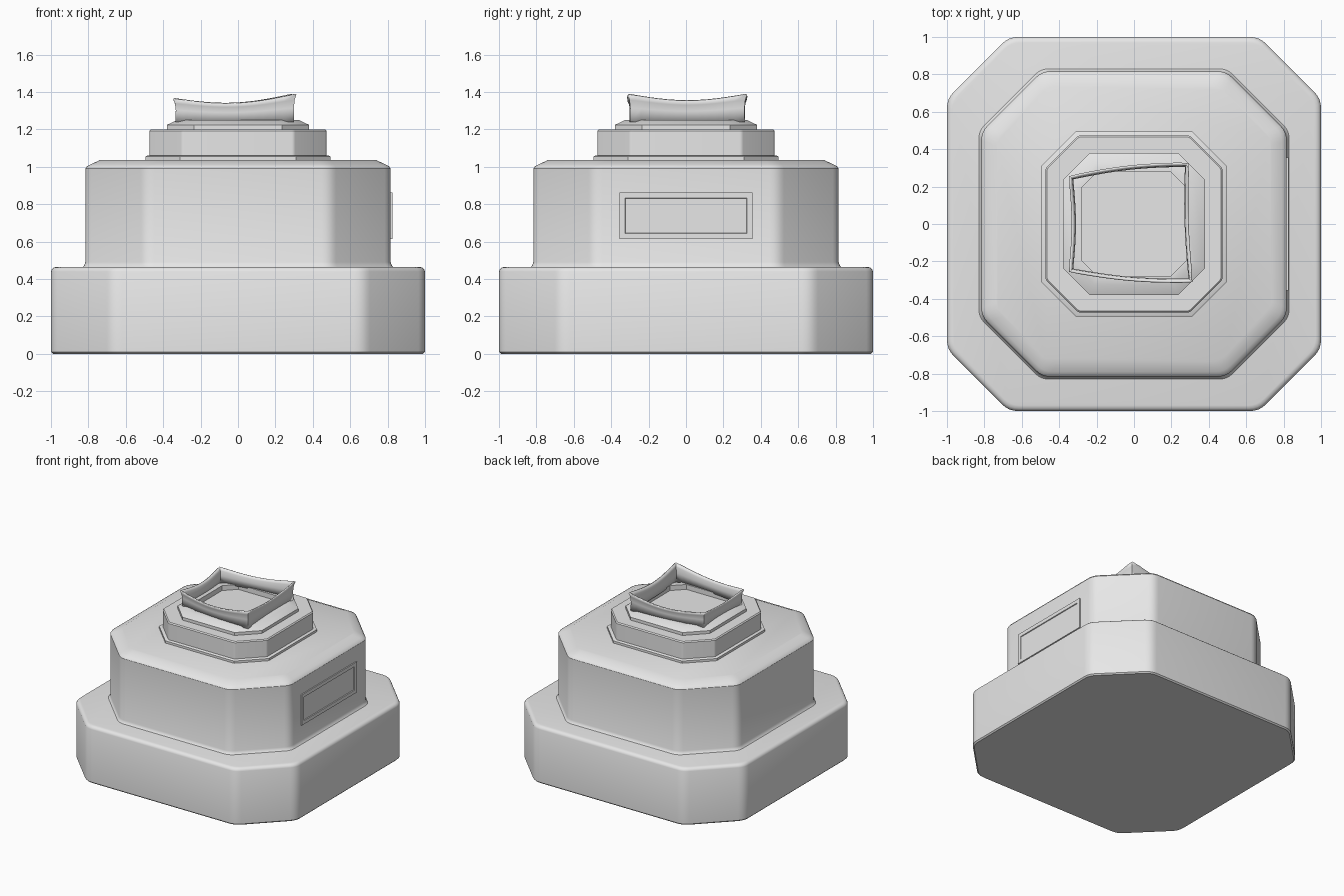
import bpy
import bmesh
from math import pi, sin
from mathutils import Vector

cube = bpy.data.objects.get("Cube")
if cube:
    bpy.data.objects.remove(cube, do_unlink=True)

stone = bpy.data.materials.new("grey stone")
stone.use_nodes = True
stone.diffuse_color = (0.8, 0.8, 0.8, 1)
stone.node_tree.nodes["Principled BSDF"].inputs["Base Color"].default_value = (0.8, 0.8, 0.8, 1)


def make_object(name, bm, angle=30):
    bmesh.ops.recalc_face_normals(bm, faces=bm.faces)
    mesh = bpy.data.meshes.new(name)
    bm.to_mesh(mesh)
    bm.free()
    mesh.materials.append(stone)
    obj = bpy.data.objects.new(name, mesh)
    bpy.context.collection.objects.link(obj)
    bpy.ops.object.select_all(action='DESELECT')
    obj.select_set(True)
    bpy.context.view_layer.objects.active = obj
    bpy.ops.object.shade_smooth_by_angle(angle=angle * pi / 180)
    return obj


def octagon(half, flat, soft, steps=4):
    """Outline of a square with cut corners, each corner softened by a small curve."""
    corners = [Vector(p) for p in (
        (half, -flat), (half, flat), (flat, half), (-flat, half),
        (-half, flat), (-half, -flat), (-flat, -half), (flat, -half))]
    if soft == 0:
        return corners
    points = []
    for i, c in enumerate(corners):
        a = c + (corners[i - 1] - c).normalized() * soft
        b = c + (corners[(i + 1) % 8] - c).normalized() * soft
        for k in range(steps + 1):
            t = k / steps
            points.append(a * (1 - t) ** 2 + c * 2 * t * (1 - t) + b * t * t)
    return points


def tier(name, flat_inset, soft, profile):
    """Stack octagon outlines (half width, height) and close both ends."""
    bm = bmesh.new()
    widest = max(p[0] for p in profile)
    rings = []
    for half, z in profile:
        # Offsetting an octagon shortens its flats by less than its half width
        flat = widest - flat_inset - (widest - half) * 0.414
        rings.append([bm.verts.new((p.x, p.y, z)) for p in octagon(half, flat, soft)])
    n = len(rings[0])
    for low, high in zip(rings, rings[1:]):
        for i in range(n):
            j = (i + 1) % n
            bm.faces.new((low[i], low[j], high[j], high[i]))
    bm.faces.new(rings[0])
    bm.faces.new(rings[-1])
    return make_object(name, bm)


# Stepped pedestal
tier("base_tier", 0.33, 0.05,
     [(0.99, 0), (1, 0.01), (1, 0.44), (0.995, 0.452), (0.985, 0.461), (0.97, 0.465)])
tier("middle_tier", 0.335, 0.045,
     [(0.835, 0.46), (0.823, 0.472), (0.816, 0.49), (0.816, 0.99),
      (0.808, 1.002), (0.79, 1.012), (0.735, 1.037)])
tier("upper_foot", 0.185, 0, [(0.495, 1.03), (0.495, 1.055), (0.485, 1.06)])
tier("upper_tier", 0.175, 0.012, [(0.473, 1.05), (0.473, 1.192), (0.465, 1.2)])

# Collar around the sunken opening
tier("collar", 0.145, 0,
     [(0.38, 1.195), (0.38, 1.224), (0.325, 1.25), (0.28, 1.25), (0.28, 1.21)])

# Broken, hollow remnant with raised corners
corners = [Vector(p) for p in (
    (-0.34, -0.25, 1.367), (0.305, -0.305, 1.39), (0.285, 0.32, 1.39), (-0.34, 0.25, 1.367))]
bows = (0.018, -0.012, 0.018, -0.015)
dips = (0.036, 0.034, 0.036, 0.028)
bm = bmesh.new()
columns = []
steps = 12
for i, c in enumerate(corners):
    d = corners[(i + 1) % 4]
    along = (d - c).normalized()
    outward = Vector((along.y, -along.x, 0))
    for k in range(steps):
        t = k / steps
        p = c.lerp(d, t) + outward * bows[i] * sin(pi * t)
        p.z -= dips[i] * sin(pi * t)
        column = []
        for h, spread in ((0, 0.96), (0.5, 0.955), (0.8, 0.97), (1, 1)):
            z = 1.24 + (p.z - 1.24) * h
            column.append(bm.verts.new((p.x * spread, p.y * spread, z)))
        columns.append(column)
for i, col in enumerate(columns):
    nxt = columns[(i + 1) % len(columns)]
    for k in range(3):
        bm.faces.new((col[k], nxt[k], nxt[k + 1], col[k + 1]))
remnant = make_object("broken_remnant", bm, 40)
shell = remnant.modifiers.new("wall", 'SOLIDIFY')
shell.thickness = 0.01
shell.offset = -1

# Blank plaque with a recessed panel on the left side
bm = bmesh.new()
bmesh.ops.create_cube(bm, size=1)
for v in bm.verts:
    v.co = (0.815 + v.co.x * 0.02, v.co.y * 0.71, 0.738 + v.co.z * 0.25)
bm.normal_update()
front = [f for f in bm.faces if f.normal.x > 0.9]
bmesh.ops.inset_region(bm, faces=front, thickness=0.041)
bmesh.ops.inset_region(bm, faces=front, thickness=0.004, depth=-0.006)
make_object("plaque", bm)
